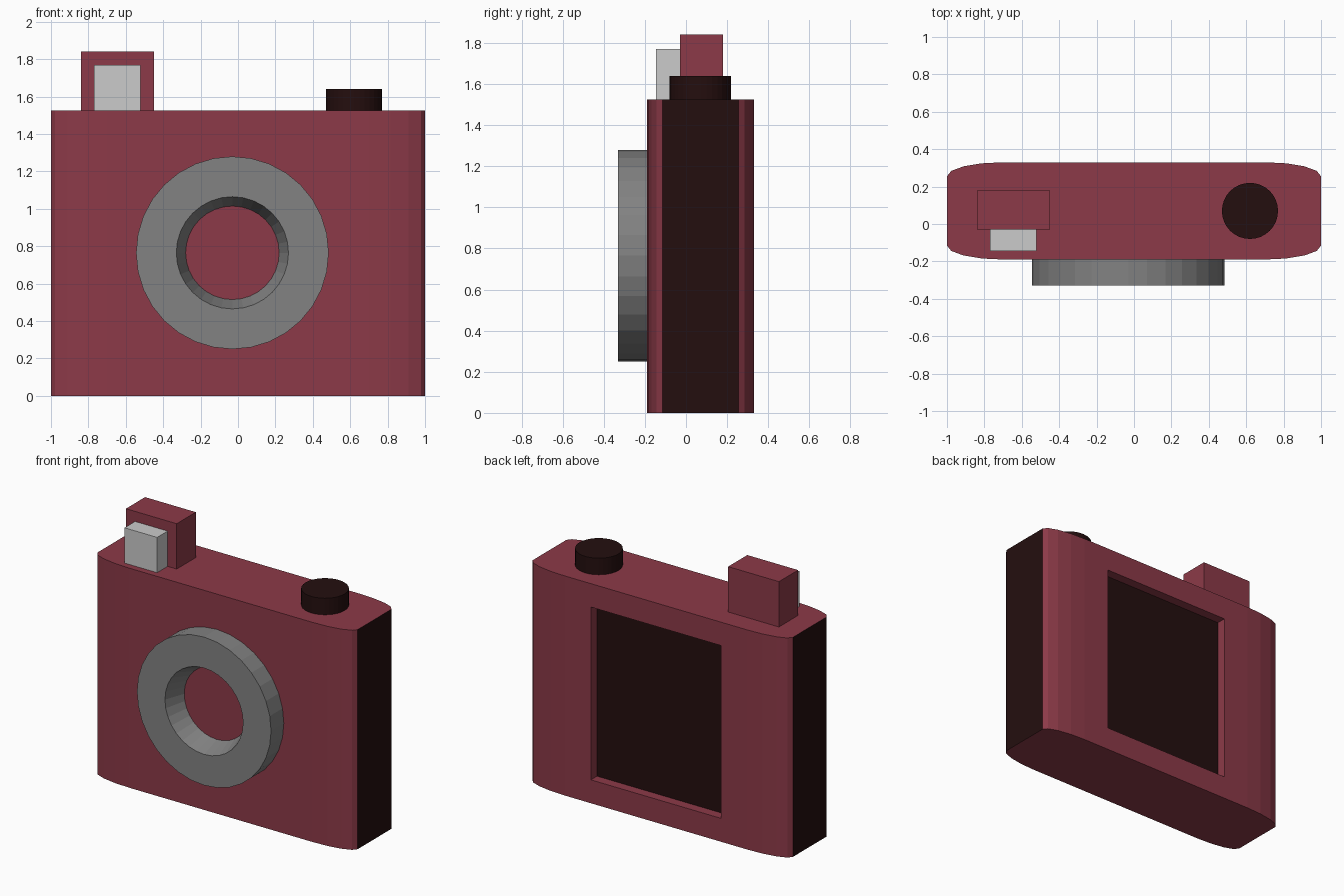
import bpy
import bmesh
from math import cos, sin, pi, tau

cube = bpy.data.objects.get("Cube")
if cube:
    bpy.data.objects.remove(cube, do_unlink=True)


def material(name, r, g, b):
    m = bpy.data.materials.new(name)
    m.use_nodes = True
    m.diffuse_color = (r, g, b, 1)
    m.node_tree.nodes["Principled BSDF"].inputs["Base Color"].default_value = (r, g, b, 1)
    return m


RED = material("dusty red", 0.262, 0.042, 0.065)
DARK = material("dark brown", 0.0176, 0.0045, 0.0045)
GREY = material("mid grey", 0.223, 0.223, 0.223)
PALE = material("pale grey", 0.597, 0.597, 0.597)


def finish(name, bm, *mats):
    bmesh.ops.recalc_face_normals(bm, faces=bm.faces)
    mesh = bpy.data.meshes.new(name)
    bm.to_mesh(mesh)
    bm.free()
    for m in mats:
        mesh.materials.append(m)
    obj = bpy.data.objects.new(name, mesh)
    bpy.context.collection.objects.link(obj)
    return obj


def block(name, low, high, mat):
    bm = bmesh.new()
    bmesh.ops.create_cube(bm, size=1)
    for v in bm.verts:
        v.co = [a + (b - a) * (c + 0.5) for a, b, c in zip(low, high, v.co)]
    return finish(name, bm, mat)


# Body: outline with elliptical corners, extruded upwards
HEIGHT, MID_Z = 1.525, 0.7625
bm = bmesh.new()
outline = []
for sx, sy, y0 in ((1, 1, 0.255), (-1, 1, 0.255), (-1, -1, -0.115), (1, -1, -0.115)):
    arc = [(sx * (0.7 + 0.3 * cos(i * pi / 8)), y0 + sy * 0.075 * sin(i * pi / 8))
           for i in range(5)]
    outline += arc if sx * sy > 0 else arc[::-1]
base = bm.faces.new([bm.verts.new((x, y, 0)) for x, y in outline])
top = bmesh.ops.extrude_face_region(bm, geom=[base])["geom"]
bmesh.ops.translate(bm, vec=(0, 0, HEIGHT),
                    verts=[g for g in top if isinstance(g, bmesh.types.BMVert)])
bmesh.ops.recalc_face_normals(bm, faces=bm.faces)

# Dark end panels, and a recessed dark screen in the back
for f in bm.faces:
    f.material_index = int(abs(f.normal.x) > 0.99)
screen = max(bm.faces, key=lambda f: f.calc_center_median().y)
bmesh.ops.inset_individual(bm, faces=[screen], thickness=0.15)
for v in screen.verts:
    v.co.x = 0.5 if v.co.x > 0 else -0.5
    v.co.z = MID_Z + (0.6 if v.co.z > MID_Z else -0.6)
bmesh.ops.inset_individual(bm, faces=[screen], thickness=0, depth=-0.067)
screen.material_index = 1
finish("body", bm, RED, DARK)

# Lens ring: four-point section swept around the lens axis
SIDES = 32
section = ((0.515, -0.19), (0.515, -0.33), (0.30, -0.33), (0.25, -0.19))
bm = bmesh.new()
rings = [[bm.verts.new((-0.03 + r * cos(tau * i / SIDES), y,
                        0.765 + r * sin(tau * i / SIDES))) for r, y in section]
         for i in range(SIDES)]
for i, a in enumerate(rings):
    b = rings[(i + 1) % SIDES]
    for j in range(4):
        k = (j + 1) % 4
        bm.faces.new((a[j], a[k], b[k], b[j]))
finish("lens_ring", bm, GREY)

# Viewfinder housing and flash on the top
block("viewfinder", (-0.84, -0.03, HEIGHT), (-0.45, 0.18, 1.84), RED)
block("flash", (-0.77, -0.145, HEIGHT), (-0.52, -0.03, 1.77), PALE)

# Shutter button
bm = bmesh.new()
bmesh.ops.create_cone(bm, cap_ends=True, segments=SIDES, radius1=0.15, radius2=0.15,
                      depth=0.115)
bmesh.ops.translate(bm, verts=bm.verts, vec=(0.62, 0.07, HEIGHT + 0.0575))
finish("shutter_button", bm, DARK)
